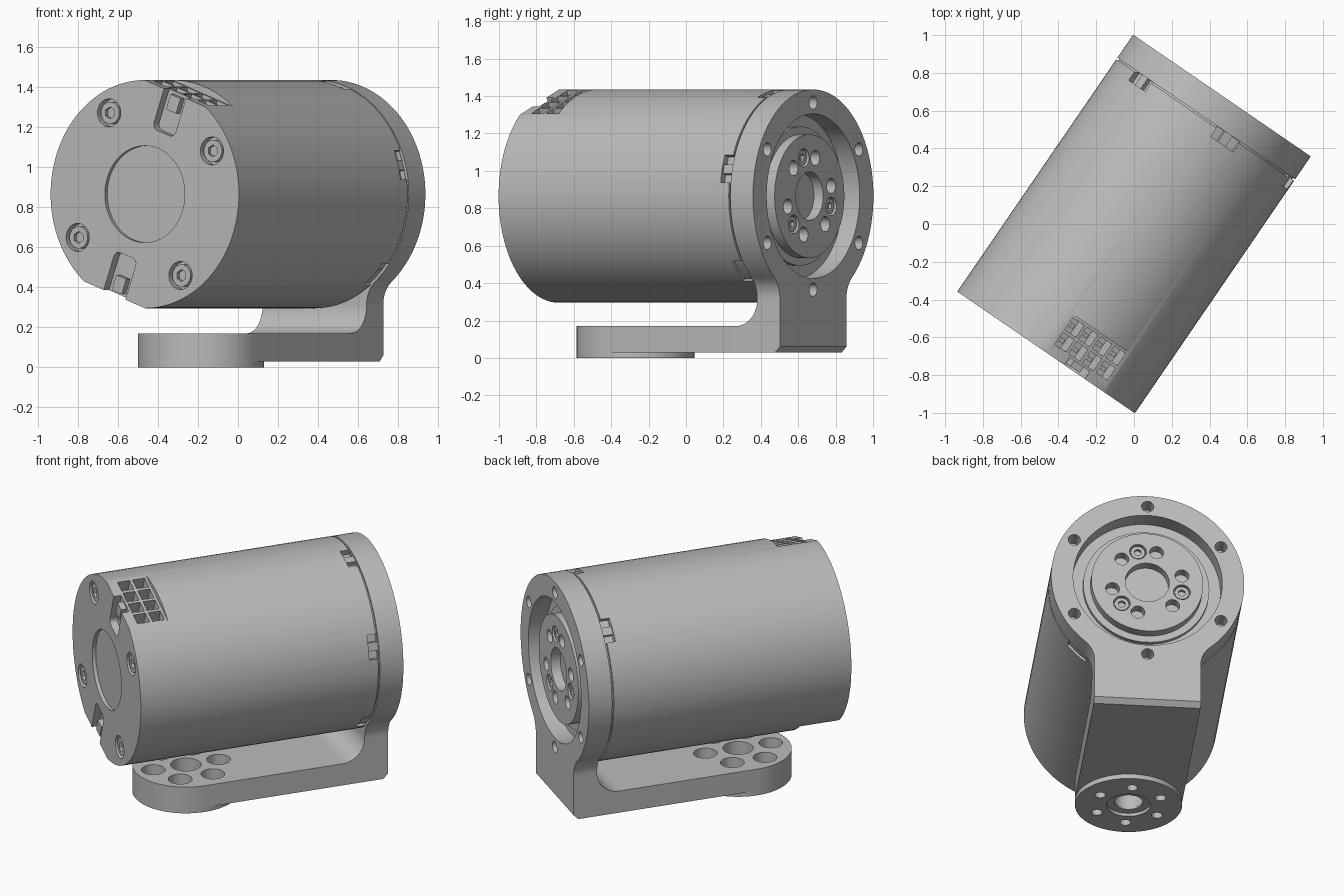
import bpy, bmesh
from math import sin, cos, pi, radians, sqrt, atan2
from mathutils import Matrix, Vector

old = bpy.data.objects.get("Cube")
if old:
    bpy.data.objects.remove(old, do_unlink=True)

AX = 0.865                      # height of the motor axis
R = 0.57                        # body radius
FRONT, SEAM, REAR = -0.824, 0.677, 0.824
W = 0.315                       # half width of the bracket
FOOT_Y = -0.327                 # centre of the round foot
YAW = Matrix.Rotation(radians(-34.4), 4, 'Z')

grey = bpy.data.materials.new("machined_grey")
grey.use_nodes = True
grey.diffuse_color = (0.5, 0.5, 0.5, 1)
grey.node_tree.nodes["Principled BSDF"].inputs["Base Color"].default_value = (0.5, 0.5, 0.5, 1)


def make(name, bm):
    bmesh.ops.recalc_face_normals(bm, faces=bm.faces)
    me = bpy.data.meshes.new(name)
    bm.to_mesh(me)
    bm.free()
    me.materials.append(grey)
    ob = bpy.data.objects.new(name, me)
    bpy.context.scene.collection.objects.link(ob)
    return ob


def cone(name, r1, r2, a, b, u=0, v=AX, n=64, axis='Y'):
    """Round part from a to b along the axis, centred on (x, z) or (x, y)."""
    bm = bmesh.new()
    bmesh.ops.create_cone(bm, cap_ends=True, segments=n, radius1=r1, radius2=r2, depth=b - a)
    mid = (a + b) / 2
    if axis == 'Y':
        m = Matrix.Translation((u, mid, v)) @ Matrix.Rotation(-pi / 2, 4, 'X')
    else:
        m = Matrix.Translation((u, v, mid))
    bm.transform(m)
    return make(name, bm)


def cyl(name, r, a, b, u=0, v=AX, n=64, axis='Y'):
    return cone(name, r, r, a, b, u, v, n, axis)


def box(name, x, y, z, angle=0, bevel=0):
    """Box of ranges x, y, z; z is the radial distance at an angle from the top."""
    bm = bmesh.new()
    bmesh.ops.create_cube(bm, size=1)
    size = Vector((x[1] - x[0], y[1] - y[0], z[1] - z[0]))
    mid = Vector((x[0] + x[1], y[0] + y[1], z[0] + z[1])) / 2
    bm.transform(Matrix.Translation(mid) @ Matrix.Diagonal((*size, 1)))
    if bevel:
        along = [e for e in bm.edges if abs(e.verts[0].co.y - e.verts[1].co.y) > 1e-4]
        bmesh.ops.bevel(bm, geom=along, offset=bevel, segments=4, affect='EDGES', profile=0.5)
    bm.transform(Matrix.Translation((0, 0, AX)) @ Matrix.Rotation(radians(angle), 4, 'Y'))
    return make(name, bm)


def prism(name, points, offset):
    bm = bmesh.new()
    face = bm.faces.new([bm.verts.new(p) for p in points])
    res = bmesh.ops.extrude_face_region(bm, geom=[face])
    bmesh.ops.translate(bm, vec=offset, verts=[g for g in res['geom'] if isinstance(g, bmesh.types.BMVert)])
    return make(name, bm)


def arc(cx, cy, r, a0, a1, n):
    return [(cx + r * cos(a0 + (a1 - a0) * i / n), cy + r * sin(a0 + (a1 - a0) * i / n)) for i in range(n + 1)]


def cut(target, cutters):
    for c in cutters:
        c.hide_render = True
        mod = target.modifiers.new("cut", 'BOOLEAN')
        mod.operation, mod.solver, mod.object = 'DIFFERENCE', 'EXACT', c
    bpy.context.view_layer.update()
    dg = bpy.context.evaluated_depsgraph_get()
    me = bpy.data.meshes.new_from_object(target.evaluated_get(dg))
    target.modifiers.clear()
    target.data = me


parts, scrap = [], []


def finish(target, cutters=()):
    if cutters:
        cut(target, cutters)
        scrap.extend(c for c in cutters if c not in scrap)
    parts.append(target)


def screw_head(name, r, a, b, x, z, outward):
    """Cap screw with a hexagonal socket on its outward end."""
    head = cyl(name, r, a, b, x, z, 32)
    end = a if outward < 0 else b
    finish(head, [cyl("socket", r * 0.55, end - 0.02, end + 0.02, x, z, 6)])


# Motor body: pockets, connector cavities and screw seats
body = cyl("motor_body", R, FRONT, SEAM - 0.01, n=96)
cuts = [cyl("front_recess", 0.242, FRONT - 0.05, FRONT + 0.022)]
for i in range(4):
    a = radians(28 + 90 * i)
    x, z = 0.46 * cos(a), AX + 0.46 * sin(a)
    cuts.append(cyl("screw_seat", 0.07, FRONT - 0.05, FRONT + 0.04, x, z, 32))
    screw_head("front_screw", 0.055, FRONT + 0.008, FRONT + 0.05, x, z, -1)
for side in (20, 200):
    cuts.append(box("connector_flat", (-0.2, 0.2), (FRONT - 0.05, -0.577), (0.535, 0.75), side))
    cuts.append(box("latch_slot", (-0.07, 0.07), (FRONT - 0.05, -0.777), (0.325, 0.7), side, 0.03))
    for col in range(4):
        for row in range(2):
            x, y = -0.141 + 0.094 * col, -0.724 + 0.094 * row
            cuts.append(box("pin_cavity", (x - 0.038, x + 0.038), (y - 0.038, y + 0.038), (0.43, 0.6), side))
            finish(box("connector_pin", (x - 0.012, x + 0.012), (y - 0.012, y + 0.012), (0.42, 0.49), side))
    finish(box("connector_latch", (-0.032, 0.032), (-0.812, -0.77), (0.44, 0.52), side))
cuts.append(box("indicator_slot", (-0.065, 0.065), (FRONT - 0.05, FRONT + 0.01), (0.3, 0.335), 108, 0.015))
for i in range(6):
    a = 15 + 60 * i
    cuts.append(box("clip_notch", (-0.075, 0.075), (0.612, 0.72), (0.53, 0.7), a))
    finish(box("clip", (-0.025, 0.025), (0.605, 0.68), (0.5, 0.556), a))
finish(body, cuts)
finish(cyl("seam_collar", 0.556, 0.6, SEAM + 0.002, n=96), [
    box("collar_notch", (-0.075, 0.075), (0.58, 0.674), (0.53, 0.7), 15 + 60 * i) for i in range(6)])

# Rear flange plate: a disc blending into the leg
f = 0.15
drop = sqrt((R + f) ** 2 - (W + f) ** 2)
join = atan2(-drop, W + f)
right = arc(0, 0, R, pi / 2, join, 44) + arc(W + f, -drop, f, join + pi, pi, 10)[1:]
outline = right + [(-x, z) for x, z in reversed(right[1:])]
plate = prism("rear_flange", [(x, SEAM, AX + z) for x, z in outline], (0, REAR - SEAM, 0))
cuts = [cyl("hub_opening", 0.44, 0.715, 1, n=96)]
for i in range(6):
    a = radians(90 + 60 * i)
    cuts.append(cyl("flange_hole", 0.036, 0.72, 1, 0.5 * cos(a), AX + 0.5 * sin(a), 24))
finish(plate, cuts)

# Output hub with alternating screws and threaded holes
finish(cyl("hub_ring", 0.372, 0.7, 0.74, n=96))
hub = cyl("output_hub", 0.33, 0.7, 0.8, n=96)
cuts = [cyl("hub_bore", 0.13, 0.74, 1)]
for deg in (75, 15, -45, -105, -165, 135):
    a = radians(deg)
    cuts.append(cyl("hub_hole", 0.041, 0.73, 1, -0.212 * cos(a), AX + 0.212 * sin(a), 24))
for deg in (105, -15, -135):
    a = radians(deg)
    x, z = -0.212 * cos(a), AX + 0.212 * sin(a)
    cuts.append(cyl("hub_screw_seat", 0.05, 0.76, 1, x, z, 24))
    screw_head("hub_screw", 0.042, 0.75, 0.79, x, z, 1)
finish(hub, cuts)

# Bracket leg with inner fillet and chamfered heel
low, top, fr = 0.03, 0.17, 0.14
leg_top = AX - drop
side = [(SEAM - fr, low), (REAR - 0.03, low), (REAR, low + 0.03), (REAR, leg_top), (SEAM, leg_top)]
side += arc(SEAM - fr, top + fr, fr, 0, -pi / 2, 12)
finish(prism("bracket_leg", [(-W, y, z) for y, z in side], (2 * W, 0, 0)))

# Bracket arm and round foot, drilled together
plan = arc(0, FOOT_Y, W, pi, 2 * pi, 40) + [(W, SEAM - fr), (-W, SEAM - fr)]
arm = prism("bracket_arm", [(x, y, low) for x, y in plan], (0, 0, top - low))
foot = cyl("round_foot", W, 0, low, 0, FOOT_Y, 80, 'Z')
arm_cuts = [cyl("arm_bore", 0.09, -0.1, 0.3, 0, FOOT_Y, 32, 'Z')]
foot_cuts = [cyl("foot_bore", 0.13, -0.1, 0.02, 0, FOOT_Y, 32, 'Z'),
             cyl("foot_through", 0.083, -0.1, 0.3, 0, FOOT_Y, 32, 'Z')]
for i in range(6):
    a = pi / 2 + i * pi / 3
    x, y = 0.205 * cos(a), FOOT_Y + 0.205 * sin(a)
    arm_cuts.append(cyl("counterbore", 0.07, 0.06, 0.3, x, y, 32, 'Z'))
    arm_cuts.append(cyl("arm_hole", 0.032, -0.1, 0.1, x, y, 24, 'Z'))
    foot_cuts.append(cyl("foot_hole", 0.032, -0.1, 0.3, x, y, 24, 'Z'))
finish(arm, arm_cuts)
finish(foot, foot_cuts)

# Remove the cutters, turn the whole assembly and shade it
for c in scrap:
    bpy.data.objects.remove(c, do_unlink=True)
for ob in parts:
    ob.data.transform(YAW)
    ob.data.polygons.foreach_set("use_smooth", [True] * len(ob.data.polygons))
    ob.data.set_sharp_from_angle(angle=radians(30))
